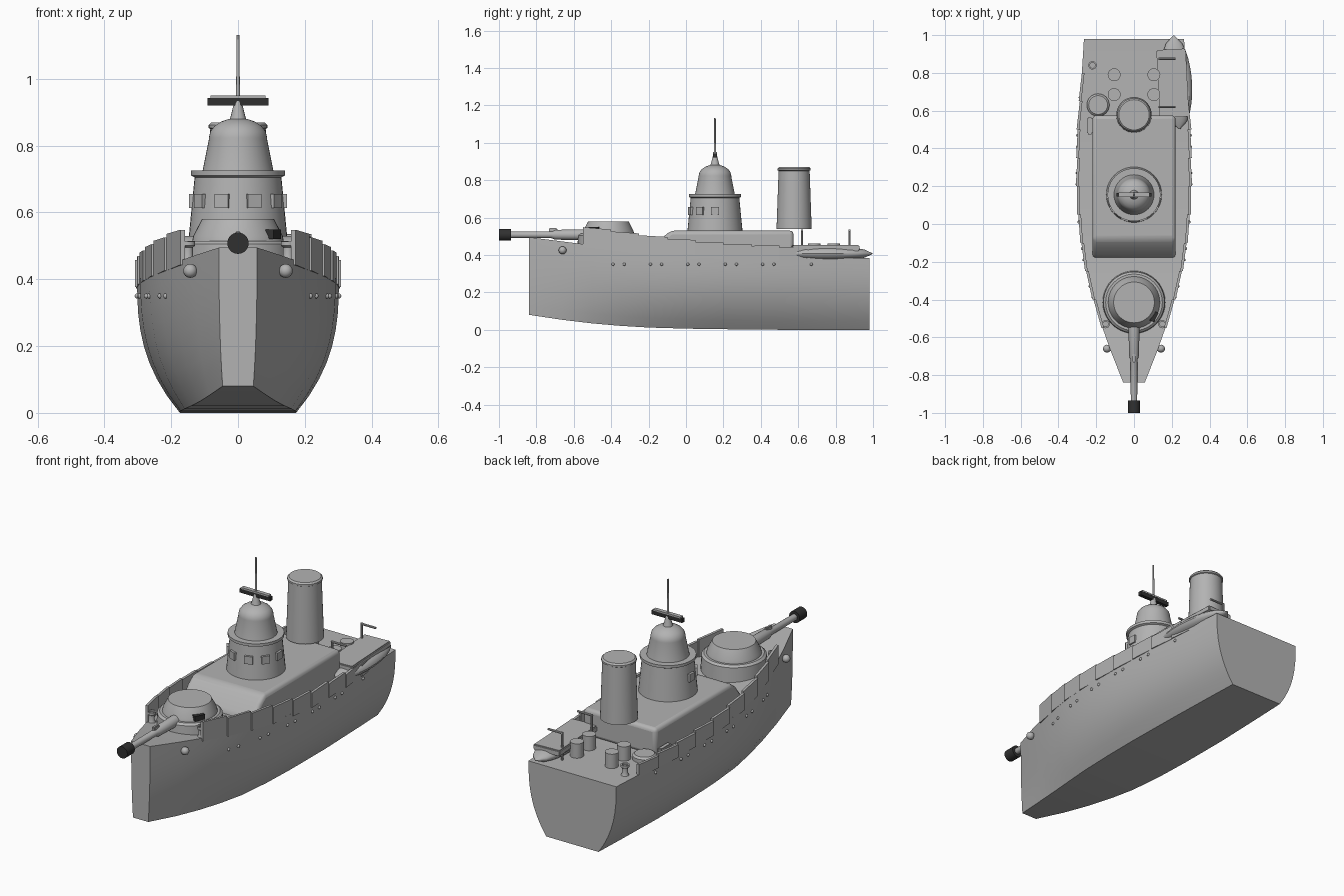
import bpy, bmesh
from math import sin, cos, pi, radians
from mathutils import Matrix, Vector

cube = bpy.data.objects.get("Cube")
if cube:
    bpy.data.objects.remove(cube, do_unlink=True)


def material(name, value):
    m = bpy.data.materials.new(name)
    m.use_nodes = True
    color = (value, value, value, 1)
    m.diffuse_color = color
    m.node_tree.nodes["Principled BSDF"].inputs["Base Color"].default_value = color
    return m


GREY = material("ship grey", 0.45)
DARK = material("gunmetal black", 0.03)


def finish(name, bm, mat=GREY, angle=35):
    bmesh.ops.recalc_face_normals(bm, faces=bm.faces[:])
    me = bpy.data.meshes.new(name)
    bm.to_mesh(me)
    bm.free()
    me.materials.append(mat)
    me.shade_smooth()
    me.set_sharp_from_angle(angle=radians(angle))
    ob = bpy.data.objects.new(name, me)
    bpy.context.collection.objects.link(ob)
    return ob


def loft(name, rings, mat=GREY, angle=35):
    """Skin closed rings of points and cap both ends."""
    bm = bmesh.new()
    rows = [[bm.verts.new(p) for p in ring] for ring in rings]
    n = len(rows[0])
    for a, b in zip(rows, rows[1:]):
        for i in range(n):
            j = (i + 1) % n
            bm.faces.new((a[i], a[j], b[j], b[i]))
    bm.faces.new(rows[0])
    bm.faces.new(rows[-1])
    return finish(name, bm, mat, angle)


def lathe(name, profile, loc=(0, 0, 0), axis="Z", mat=GREY, sides=32):
    """Turn (radius, distance) pairs around an axis through loc."""
    rings = []
    for r, h in profile:
        ring = []
        for i in range(sides):
            a = 2 * pi * i / sides
            u, v = r * cos(a), r * sin(a)
            p = {"Z": (u, v, h), "Y": (u, h, v), "X": (h, u, v)}[axis]
            ring.append(Vector(p) + Vector(loc))
        rings.append(ring)
    return loft(name, rings, mat)


def box(name, loc, size, mat=GREY, turn=0, bevel=0):
    bm = bmesh.new()
    bmesh.ops.create_cube(bm, size=1, matrix=Matrix.Translation(loc)
                          @ Matrix.Rotation(turn, 4, "Z") @ Matrix.Diagonal((*size, 1)))
    if bevel:
        bmesh.ops.bevel(bm, geom=bm.edges[:], offset=bevel, segments=2, affect="EDGES")
    return finish(name, bm, mat)


def ball(name, loc, radius):
    bm = bmesh.new()
    bmesh.ops.create_uvsphere(bm, u_segments=16, v_segments=8, radius=radius,
                              matrix=Matrix.Translation(loc))
    return finish(name, bm)


# Hull: y, deck half width, keel half width, deck height, keel height
STATIONS = [(-0.84, 0.057, 0.046, 0.495, 0.08), (-0.66, 0.128, 0.085, 0.472, 0.053),
            (-0.5, 0.184, 0.115, 0.452, 0.034), (-0.35, 0.23, 0.14, 0.435, 0.021),
            (-0.2, 0.265, 0.16, 0.42, 0.012), (0, 0.292, 0.172, 0.403, 0.006),
            (0.2, 0.302, 0.176, 0.392, 0.003), (0.5, 0.298, 0.174, 0.386, 0),
            (0.8, 0.276, 0.165, 0.384, 0), (0.98, 0.265, 0.158, 0.384, 0)]


def station(y):
    for a, b in zip(STATIONS, STATIONS[1:]):
        if y <= b[0]:
            t = (y - a[0]) / (b[0] - a[0])
            return [p + (q - p) * t for p, q in zip(a, b)]
    return STATIONS[-1]


def hull_x(y, t):
    _, deck, keel, _, _ = station(y)
    return keel + (deck - keel) * (1 - (1 - t) ** 2.6)


def hull_ring(y):
    _, _, _, top, low = station(y)
    side = [(hull_x(y, i / 8), y, low + (top - low) * i / 8) for i in range(9)]
    return side + [(-x, yy, z) for x, yy, z in reversed(side)]


loft("hull", [hull_ring(s[0]) for s in STATIONS])

# Stepped side screens along the deck edges
STEP = 0.15
for side in (-1, 1):
    for i in range(9):
        rings = []
        for k in (0, 1):
            y = -0.55 + STEP * (i + k)
            _, w, _, z, _ = station(y)
            top = z + 0.09 - 0.005 * i + 0.005 * k
            outer = w + 0.006 - 0.006 * k
            rings.append([(side * outer, y, z - 0.015), (side * outer, y, top),
                          (side * (outer - 0.014), y, top), (side * (outer - 0.014), y, z - 0.015)])
        loft("side_screen", rings)

    # Hull studs, anchor bosses and forward bollards
    for y in (-0.39, -0.33, -0.19, -0.13, 0.01, 0.07, 0.21, 0.27, 0.41, 0.47, 0.67):
        _, _, _, top, low = station(y)
        ball("porthole", (side * hull_x(y, (0.35 - low) / (top - low)), y, 0.35), 0.008)
    ball("anchor_boss", (side * 0.143, -0.66, 0.425), 0.021)

BOLLARD = [(0.02, 0), (0.015, 0.012), (0.015, 0.04), (0.022, 0.045), (0.022, 0.058), (0.014, 0.058), (0.014, 0.05)]
for x, y in ((-0.15, -0.53), (0.15, -0.53), (-0.22, 0.84)):
    lathe("bollard", BOLLARD, (x, y, station(y)[3]), sides=16)

# Deckhouse with sloping front
side_profile = [(-0.18, 0.38), (-0.18, 0.425), (-0.125, 0.495), (-0.08, 0.53), (0.575, 0.53), (0.575, 0.38)]
house = loft("deckhouse", [[(x, y, z) for y, z in side_profile] for x in (-0.22, 0.22)])
bev = house.modifiers.new("soft edges", "BEVEL")
bev.width = 0.02
bev.segments = 3

# Bridge tower
tower = [(0.148, 0.52), (0.13, 0.705), (0.14, 0.71), (0.14, 0.725), (0.106, 0.725), (0.087, 0.82)]
dome = [(0.087 * cos(a), 0.825 + 0.058 * sin(a)) for a in [radians(d) for d in (0, 18, 36, 54, 72, 85)]]
lathe("bridge_tower", tower + dome, (0, 0.155, 0), sides=40)
for deg in (-90, -55, -20, 20, 55, 90):
    a = radians(deg)
    loc = (0.137 * sin(a), 0.155 - 0.137 * cos(a), 0.635)
    box("bridge_window", loc, (0.042, 0.018, 0.042), turn=a)

# Mast and aerial
lathe("mast_foot", [(0.026, 0.875), (0.02, 0.895), (0.01, 0.935)], (0, 0.155, 0), sides=16)
lathe("mast", [(0.006, 0.93), (0.004, 1.132)], (0, 0.155, 0), sides=12)
box("aerial_bar", (0, 0.155, 0.931), (0.184, 0.02, 0.022), DARK)
box("aerial_top", (0, 0.155, 0.946), (0.165, 0.022, 0.008))

# Funnel
lathe("funnel", [(0.094, 0.54), (0.083, 0.85), (0.088, 0.853), (0.088, 0.862), (0.08, 0.87)], (0, 0.578, 0), sides=40)

# Gun turret
lathe("turret_base", [(0.167, 0.42), (0.162, 0.505), (0.15, 0.515)], (0, -0.415, 0), sides=40)
lathe("turret", [(0.138, 0.51), (0.134, 0.53), (0.108, 0.58)], (0, -0.415, 0), sides=40)
lathe("gun_barrel", [(0.03, -0.52), (0.026, -0.7), (0.018, -0.72), (0.017, -0.95)], (0, 0, 0.508), "Y", sides=20)
lathe("muzzle", [(0.032, -0.935), (0.032, -1)], (0, 0, 0.508), "Y", DARK, 24)
box("gun_sight", (0, -0.71, 0.533), (0.018, 0.045, 0.022), bevel=0.004)
box("turret_sight", (0.106, -0.49, 0.535), (0.026, 0.055, 0.028), DARK, turn=radians(-25))

# Aft deck vents, hatch and locker
for x in (-0.105, 0.105):
    for y in (0.685, 0.79):
        lathe("deck_vent", [(0.034, 0.38), (0.034, 0.462)], (x, y, 0), sides=24)
lathe("deck_hatch", [(0.06, 0.38), (0.06, 0.405), (0.05, 0.415)], (-0.19, 0.63, 0), sides=24)
box("deck_locker", (-0.235, 0.52, 0.4), (0.03, 0.09, 0.05), bevel=0.006)

# Ship's boat with flat cover
boat = []
for i in range(13):
    t = -1 + i / 6
    r = max(0.04, (1 - t * t) ** 0.55)
    cx, cy = 0.225 - 0.015 * t, 0.75 + 0.248 * t
    boat.append([(cx + 0.082 * r * cos(a), cy, 0.407 + 0.04 * r * sin(a))
                 for a in [2 * pi * k / 20 for k in range(20)]])
loft("boat_hull", boat)
box("boat_cover", (0.205, 0.745, 0.438), (0.155, 0.36, 0.032), turn=radians(3), bevel=0.005)

# Davits beside the boat
for y in (0.62, 0.875):
    lathe("davit_post", [(0.006, 0.38), (0.006, 0.535)], (0.135, y, 0), sides=10)
    lathe("davit_arm", [(0.006, 0.13), (0.006, 0.22)], (0, y, 0.53), "X", sides=10)
